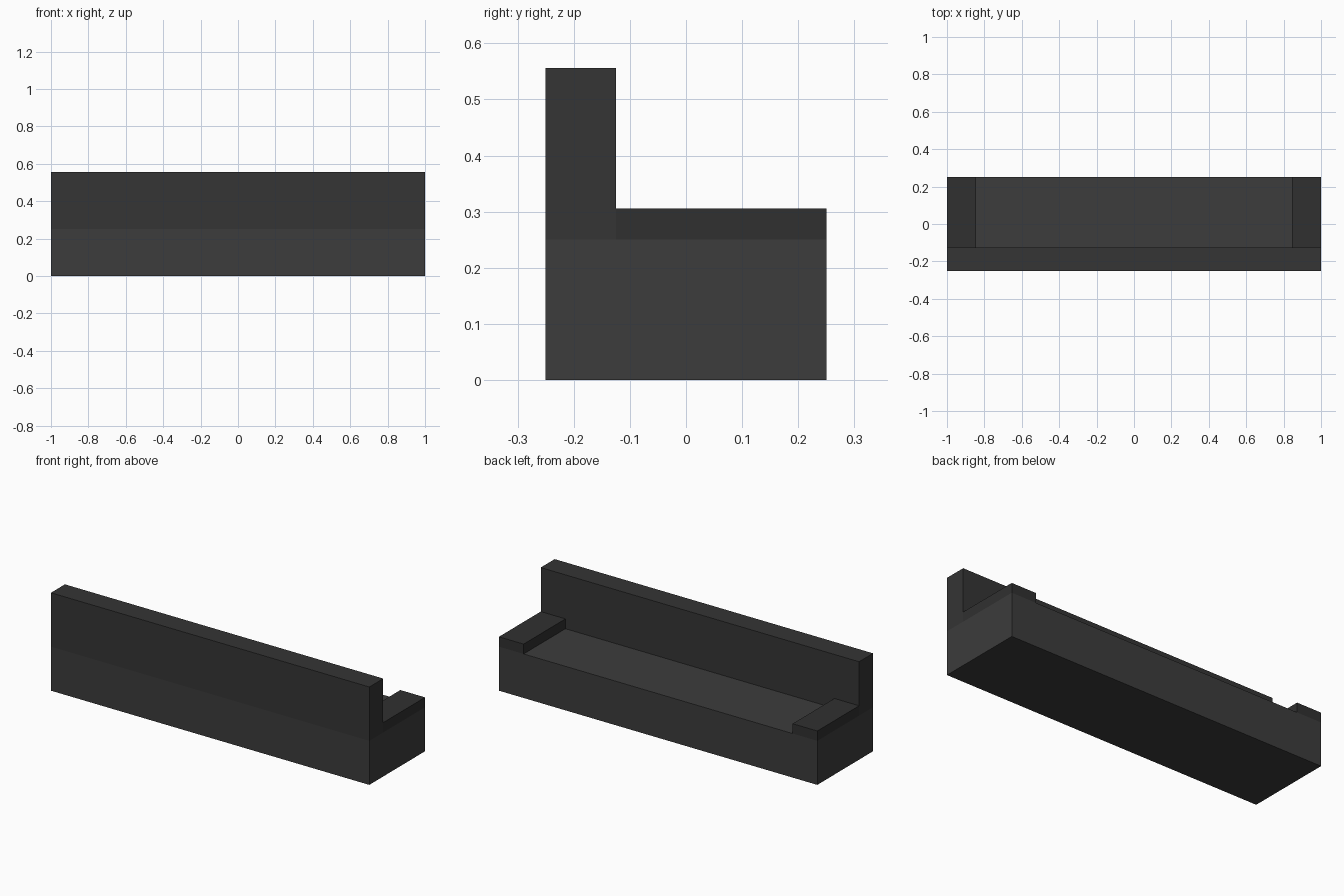
import bpy
import bmesh
from mathutils import Vector

if "Cube" in bpy.data.objects:
    bpy.data.objects.remove(bpy.data.objects["Cube"])


def material(name, value):
    mat = bpy.data.materials.new(name)
    mat.diffuse_color = (value, value, value, 1)
    mat.use_nodes = True
    mat.node_tree.nodes["Principled BSDF"].inputs["Base Color"].default_value = mat.diffuse_color
    return mat


def box(name, low, high, mat):
    low, high = Vector(low), Vector(high)
    bm = bmesh.new()
    bmesh.ops.create_cube(bm, size=1)
    bmesh.ops.scale(bm, verts=bm.verts, vec=high - low)
    bmesh.ops.translate(bm, verts=bm.verts, vec=(low + high) / 2)
    mesh = bpy.data.meshes.new(name)
    bm.to_mesh(mesh)
    bm.free()
    mesh.materials.append(mat)
    obj = bpy.data.objects.new(name, mesh)
    bpy.context.collection.objects.link(obj)
    return obj


SEAT_Z, ARM_Z, BACK_Z = 0.25, 0.306, 0.556
BACK_Y = -0.125

# Solid seat block reaching the floor
box("seat", (-1, -0.25, 0), (1, 0.25, SEAT_Z), material("seat_grey", 0.045))

# Full-width backrest
box("backrest", (-1, -0.25, SEAT_Z), (1, BACK_Y, BACK_Z), material("backrest_grey", 0.035))

# Low armrests at both ends
arm_grey = material("armrest_grey", 0.03)
for side, x0, x1 in (("left", -1, -0.845), ("right", 0.845, 1)):
    box(side + "_armrest", (x0, BACK_Y, SEAT_Z), (x1, 0.25, ARM_Z), arm_grey)
